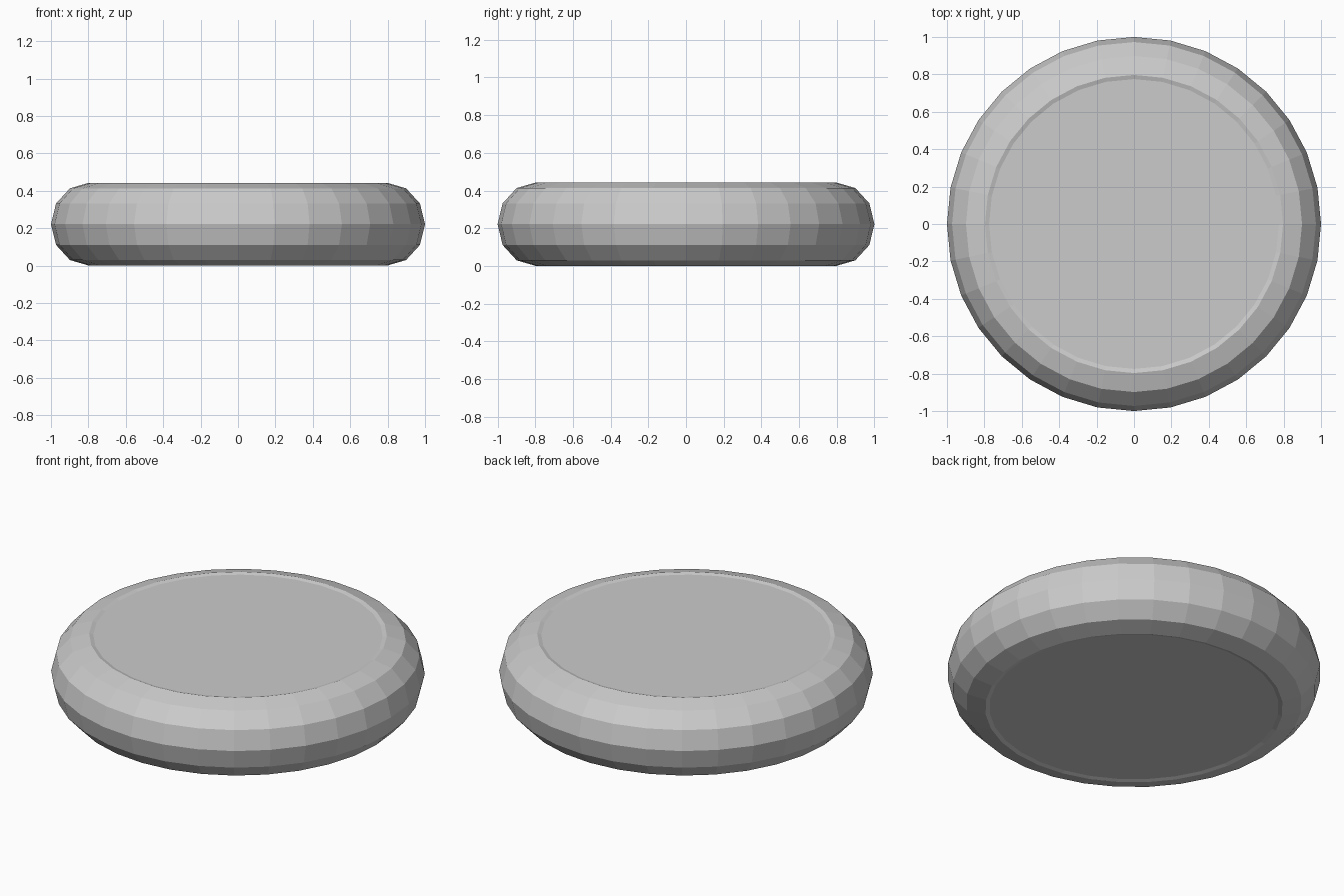
import bpy

if "Cube" in bpy.data.objects:
    bpy.data.objects.remove(bpy.data.objects["Cube"])

R, TUBE, HALF = 0.797, 0.203, 0.2215   # ring radius, tube radius, half height

# Faceted outer ring, slightly taller than it is wide
bpy.ops.mesh.primitive_torus_add(major_segments=32, minor_segments=12,
                                 major_radius=R, minor_radius=TUBE,
                                 location=(0, 0, HALF))
rim = bpy.context.object
rim.name = "rounded_rim"
rim.scale.z = HALF / TUBE

# Flat disc filling the ring, just below its crest on both sides
bpy.ops.mesh.primitive_cylinder_add(vertices=32, radius=0.817, depth=0.43,
                                    location=(0, 0, HALF))
bpy.context.object.name = "centre_disc"
